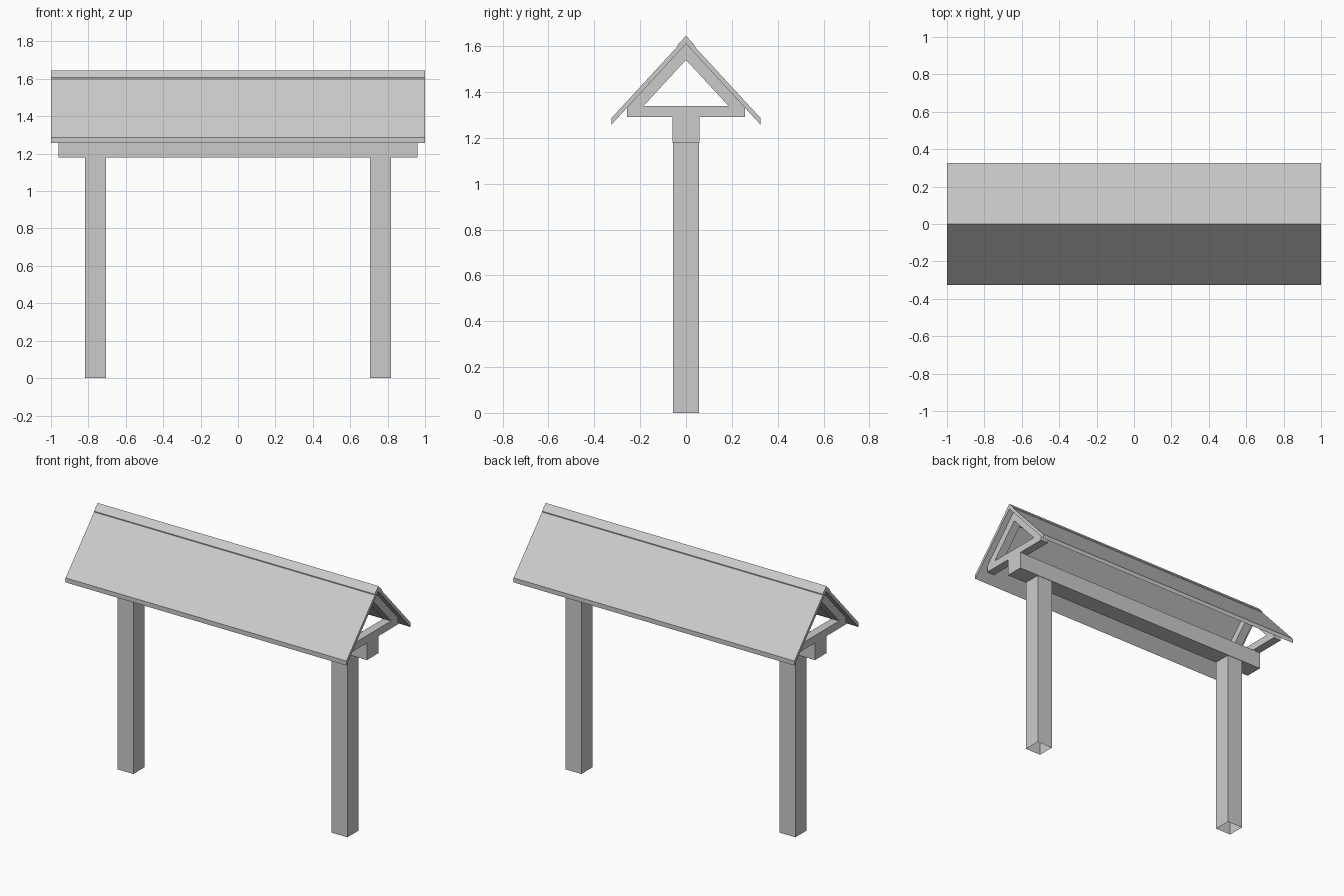
import bpy, bmesh

if "Cube" in bpy.data.objects:
    bpy.data.objects.remove(bpy.data.objects["Cube"])


def finish(name, bm):
    me = bpy.data.meshes.new(name)
    bm.to_mesh(me)
    bm.free()
    ob = bpy.data.objects.new(name, me)
    bpy.context.collection.objects.link(ob)
    return ob


def prism(name, profile, x0, x1):
    """Extrude a closed (y, z) profile along x."""
    bm = bmesh.new()
    face = bm.faces.new([bm.verts.new((x0, y, z)) for y, z in profile])
    ext = bmesh.ops.extrude_face_region(bm, geom=[face])
    verts = [g for g in ext["geom"] if isinstance(g, bmesh.types.BMVert)]
    bmesh.ops.translate(bm, verts=verts, vec=(x1 - x0, 0, 0))
    bmesh.ops.recalc_face_normals(bm, faces=bm.faces)
    return finish(name, bm)


def rect(y, z0, z1):
    return [(-y, z0), (y, z0), (y, z1), (-y, z1)]


SLOPE = 1.085          # roof rise per unit of y
APEX = 1.639           # top of the roof panels
EAVE = 0.325
THICK = 0.029          # vertical roof thickness
UNDER = APEX - THICK


def chevron(top, thick, y):
    """Inverted V profile with plumb-cut ends."""
    drop = SLOPE * y
    return [(0, top), (y, top - drop), (y, top - drop - thick),
            (0, top - thick), (-y, top - drop - thick), (-y, top - drop)]


# Roof panels and thin ridge cap
prism("roof_panels", chevron(APEX, THICK, EAVE), -1, 1)
prism("ridge_cap", chevron(APEX + 0.006, 0.006, 0.036), -1, 1)

# Ridge beam with a pointed top, and the main beam on the posts
r = 0.033
prism("ridge_beam", [(-r, 1.538), (r, 1.538), (r, UNDER - SLOPE * r),
                     (0, UNDER), (-r, UNDER - SLOPE * r)], -0.96, 0.96)
prism("main_beam", rect(0.059, 1.18, 1.29), -0.96, 0.96)

for side, s in (("left", -1), ("right", 1)):
    # Post, open at the bottom
    post = bmesh.new()
    bmesh.ops.create_cube(post, size=1)
    for v in post.verts:
        v.co = (v.co.x * 0.112 + s * 0.762, v.co.y * 0.112, (v.co.z + 0.5) * 1.18)
    bottom = [f for f in post.faces if f.normal.z < -0.9]
    bmesh.ops.delete(post, geom=bottom, context='FACES_ONLY')
    finish(side + "_post", post)

    # Gable truss: tie and pair of rafters
    a, b = sorted((s * 0.96, s * 0.905))
    prism(side + "_tie", rect(0.257, 1.29, 1.338), a, b)
    zi, zb = 1.54, 1.338
    yo, yi = (UNDER - zb) / SLOPE, (zi - zb) / SLOPE
    prism(side + "_rafters", [(0, UNDER), (yo, zb), (yi, zb),
                              (0, zi), (-yi, zb), (-yo, zb)], a, b)
